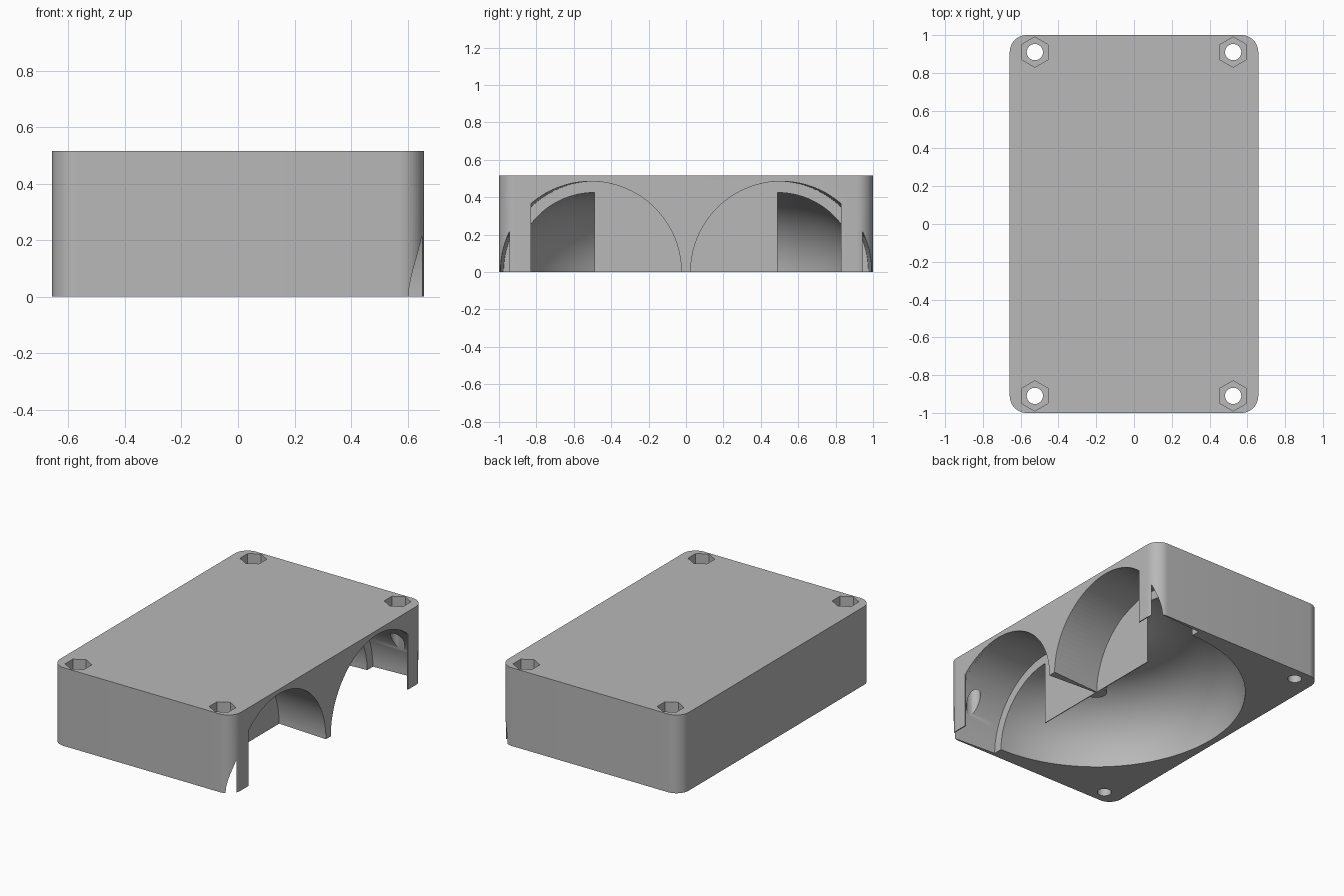
import bpy, bmesh
from math import sin, cos, pi, acos
from mathutils import Vector, Matrix

cube = bpy.data.objects.get("Cube")
if cube:
    bpy.data.objects.remove(cube, do_unlink=True)

HALF_X, HALF_Y, HEIGHT, CORNER = 0.658, 1.0, 0.515, 0.09
BEND_X = 0.30                     # plane where the channels meet the bend
CHANNEL_R, BEND_R, BEND_MAJOR = 0.485, 0.425, 0.49
MOUTH_Y, POST_Y, SKIN_X = 0.51, 0.83, 0.651
BELOW = -0.05

grey = bpy.data.materials.new("plain grey")
grey.use_nodes = True
COLOUR = (0.48, 0.48, 0.48, 1)
grey.diffuse_color = COLOUR
grey.node_tree.nodes["Principled BSDF"].inputs["Base Color"].default_value = COLOUR


def finish(name, bm):
    bmesh.ops.recalc_face_normals(bm, faces=bm.faces)
    mesh = bpy.data.meshes.new(name)
    bm.to_mesh(mesh)
    bm.free()
    mesh.materials.append(grey)
    obj = bpy.data.objects.new(name, mesh)
    bpy.context.collection.objects.link(obj)
    return obj


def box(name, lo, hi, corner=0):
    lo, hi = Vector(lo), Vector(hi)
    bm = bmesh.new()
    bmesh.ops.create_cube(bm, size=1)
    for v in bm.verts:
        v.co = (lo + hi) / 2 + v.co * (hi - lo)
    if corner:
        upright = [e for e in bm.edges if abs(e.verts[0].co.z - e.verts[1].co.z) > 0.1]
        bmesh.ops.bevel(bm, geom=upright, offset=corner, segments=12,
                        profile=0.5, affect='EDGES')
    return finish(name, bm)


def loft(name, rings):
    bm = bmesh.new()
    loops = [[bm.verts.new(p) for p in ring] for ring in rings]
    n = len(loops[0])
    for a, b in zip(loops, loops[1:]):
        for i in range(n):
            j = (i + 1) % n
            bm.faces.new((a[i], a[j], b[j], b[i]))
    bm.faces.new(loops[0])
    bm.faces.new(loops[-1])
    return finish(name, bm)


def prism(name, x, y, z0, z1, radius, sides):
    bm = bmesh.new()
    bmesh.ops.create_cone(bm, cap_ends=True, segments=sides, radius1=radius,
                          radius2=radius, depth=z1 - z0,
                          matrix=Matrix.Translation((x, y, (z0 + z1) / 2)))
    return finish(name, bm)


def arch(centre, radius, end=pi, steps=48):
    """Half-round profile as (across, up) points, reaching below the base."""
    arc = [(centre + radius * cos(end * i / steps), radius * sin(end * i / steps))
           for i in range(steps + 1)]
    return [(arc[0][0], BELOW)] + arc + [(arc[-1][0], BELOW)]


def cut(target, cutter):
    cutter.hide_render = True
    mod = target.modifiers.new("cut", 'BOOLEAN')
    mod.operation, mod.solver, mod.object = 'DIFFERENCE', 'EXACT', cutter
    bpy.context.view_layer.objects.active = target
    bpy.ops.object.modifier_apply(modifier=mod.name)
    bpy.data.objects.remove(cutter, do_unlink=True)


# Housing block with rounded upright corners
housing = box("housing", (-HALF_X, -HALF_Y, 0), (HALF_X, HALF_Y, HEIGHT), CORNER)

# Half-round bend joining both channels
profile = arch(BEND_MAJOR, BEND_R)
centre_x = BEND_X + 0.002
turns = [pi / 2 + pi * i / 64 for i in range(65)]
cut(housing, loft("bend_cutter",
    [[(centre_x + r * cos(t), r * sin(t), z) for r, z in profile] for t in turns]))

for side in (-1, 1):
    # Slightly splayed channel that stops just inside the outer skin
    ends = ((BEND_X, BEND_MAJOR), (SKIN_X, MOUTH_Y))
    cut(housing, loft("channel_cutter",
        [[(x, side * -(-y), z) for y, z in arch(c, CHANNEL_R)] for x, c in ends]))
    # Open mouth, leaving a thin strip of skin near the corner
    stop = acos((POST_Y - MOUTH_Y) / CHANNEL_R)
    mouth = [(2 * MOUTH_Y - y, z) for y, z in arch(MOUTH_Y, CHANNEL_R, pi - stop)]
    cut(housing, loft("mouth_cutter",
        [[(x, side * y, z) for y, z in mouth] for x in (0.64, 0.7)]))

# Screw holes with hexagonal nut pockets
for x in (-0.525, 0.525):
    for y in (-0.91, 0.91):
        cut(housing, prism("screw_cutter", x, y, BELOW, 0.6, 0.043, 32))
        cut(housing, prism("nut_cutter", x, y, HEIGHT - 0.12, 0.6, 0.08, 6))

# Thin wall closing the inner half of each channel end
wall = box("divider_wall", (BEND_X - 0.002, -BEND_MAJOR, 0),
           (BEND_X + 0.003, BEND_MAJOR, BEND_R + 0.005))

bpy.ops.object.select_all(action='DESELECT')
housing.select_set(True)
bpy.context.view_layer.objects.active = housing
bpy.ops.object.shade_smooth_by_angle(angle=0.5)
